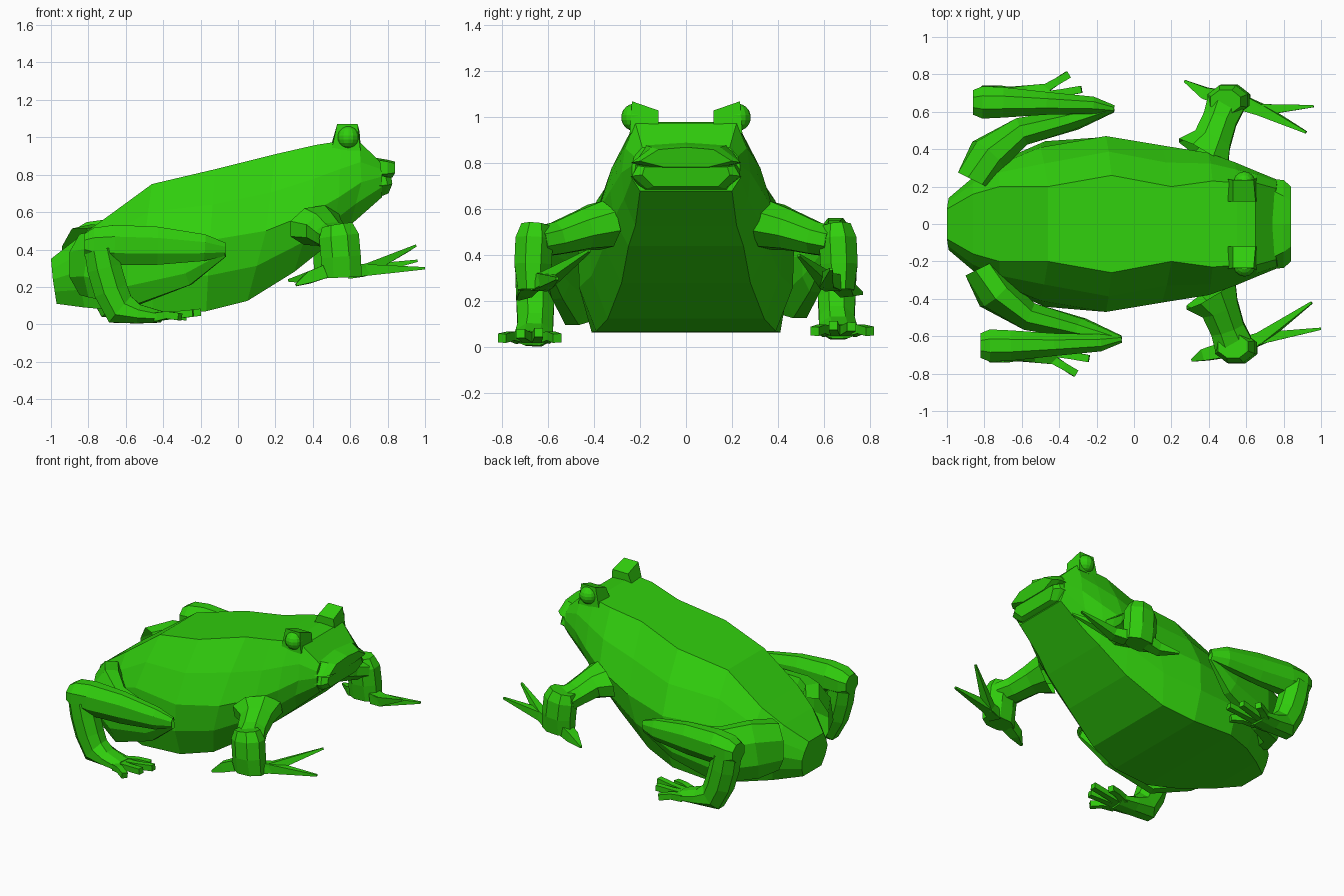
import bpy, bmesh, math
from mathutils import Vector

green = bpy.data.materials.new("frog green")
green.diffuse_color = (0.03, 0.62, 0.004, 1)


def finish(bm, name):
    bmesh.ops.recalc_face_normals(bm, faces=bm.faces)
    me = bpy.data.meshes.new(name)
    bm.to_mesh(me)
    bm.free()
    me.materials.append(green)
    ob = bpy.data.objects.new(name, me)
    bpy.context.collection.objects.link(ob)
    return ob


def loft(name, rings, open_start=False):
    """Skin closed rings of points; the start may stay open inside another part."""
    bm = bmesh.new()
    vs = [[bm.verts.new(p) for p in ring] for ring in rings]
    n = len(vs[0])
    for a, b in zip(vs, vs[1:]):
        for i in range(n):
            j = (i + 1) % n
            bm.faces.new((a[i], a[j], b[j], b[i]))
    if not open_start:
        bm.faces.new(vs[0])
    bm.faces.new(vs[-1])
    return finish(bm, name)


def limb(name, path, s, ref, sides=8, shift=(0, 0, 0), open_start=True):
    """Tube through (x, y, z, half width along ref, half height)."""
    pts = [Vector((p[0], p[1] * s, p[2])) + Vector(shift) for p in path]
    rings = []
    for i, p in enumerate(pts):
        t = (pts[min(i + 1, len(pts) - 1)] - pts[max(i - 1, 0)]).normalized()
        u = (Vector(ref) - t * t.dot(Vector(ref))).normalized()
        v = t.cross(u)
        a, b = path[i][3:]
        angles = [2 * math.pi * (k + 0.5) / sides for k in range(sides)]
        rings.append([p + u * a * math.cos(q) * 1.1 + v * b * math.sin(q) * 1.1
                      for q in angles])
    return loft(name, rings, open_start)


def half_ring(points):
    """Complete a top-to-bottom half outline with its mirror image."""
    return points + [(x, -y, z) for x, y, z in reversed(points)]


def mid(a, b, bulge):
    return ((a[0] + b[0]) / 2, (a[1] + b[1]) / 2 * bulge, (a[2] + b[2]) / 2)


# Body: back edge, widest side and belly edge of each section
sections = [
    ((-1.0, .08, .35), (-.99, .14, .24), (-.97, .10, .11)),
    ((-.86, .16, .46), (-.86, .25, .28), (-.82, .22, .09)),
    ((-.72, .20, .56), (-.72, .32, .36), (-.65, .33, .075)),
    ((-.46, .20, .75), (-.50, .41, .45), (-.45, .41, .065)),
    ((-.12, .26, .83), (-.15, .47, .45), (-.17, .39, .07)),
    ((.20, .20, .91), (.15, .42, .50), (.05, .34, .125)),
    ((.42, .23, .96), (.40, .38, .60), (.30, .28, .28)),
    ((.55, .22, .98), (.54, .33, .68), (.50, .25, .44)),
    ((.65, .22, .975), (.66, .28, .76), (.60, .22, .53)),
    ((.76, .19, .87), (.77, .235, .79), (.77, .20, .68)),
]
loft("body", [half_ring([t, mid(t, m, 1.06), m, mid(m, b, 1.08), b])
              for t, m, b in sections])

# Snout: upper lip with a raised middle, and lower lip below a mouth crease
loft("upper_lip", [
    half_ring([(.74, 0.001, .89), (.74, .18, .88), (.74, .24, .80), (.76, .12, .77)]),
    half_ring([(.80, 0.001, .88), (.80, .15, .87), (.80, .235, .805), (.80, .12, .775)]),
    half_ring([(.84, 0.001, .87), (.84, .12, .86), (.84, .20, .81), (.825, .10, .785)])], True)
loft("lower_lip", [
    half_ring([(.74, .23, .80), (.74, .24, .74), (.75, .19, .68)]),
    half_ring([(.79, .21, .79), (.80, .235, .745), (.78, .17, .69)]),
    half_ring([(.82, .18, .785), (.825, .19, .75), (.805, .14, .70)])], True)

for s, side in ((1, "left"), (-1, "right")):
    # Brow block and eyeball
    loft(side + "_brow", [
        [(.50, s * .12, .965), (.50, s * .24, .93), (.53, s * .235, 1.07), (.53, s * .12, 1.03)],
        [(.655, s * .12, .965), (.655, s * .245, .93), (.64, s * .235, 1.07), (.65, s * .12, 1.03)]])
    bm = bmesh.new()
    bmesh.ops.create_uvsphere(bm, u_segments=14, v_segments=9, radius=.06)
    bmesh.ops.translate(bm, verts=bm.verts, vec=(.59, s * .222, 1.0))
    finish(bm, side + "_eye")

    # Hind leg: thigh out to the knee, shin back, ankle down to the foot
    hind = (-.02 * s, 0, .015 + .015 * s)
    limb(side + "_thigh", [
        (-.83, .23, .32, .10, .16), (-.76, .37, .32, .10, .18),
        (-.58, .495, .28, .075, .18), (-.30, .56, .32, .055, .11),
        (-.10, .615, .40, .02, .04)], s, (0, 1, 0), shift=hind)
    limb(side + "_shin", [
        (-.09, .615, .40, .02, .035), (-.20, .635, .41, .045, .07),
        (-.45, .645, .42, .06, .10), (-.68, .65, .425, .08, .105),
        (-.79, .65, .425, .085, .09), (-.84, .65, .425, .065, .06)],
        s, (0, 1, 0), shift=hind)
    limb(side + "_ankle", [
        (-.755, .655, .40, .085, .085), (-.735, .655, .30, .085, .09),
        (-.70, .655, .18, .08, .09), (-.65, .655, .08, .075, .09),
        (-.55, .66, .055, .08, .05), (-.43, .67, .04, .08, .03)],
        s, (0, 1, 0), shift=hind)
    toes = [(-.33, .80, .04), (-.26, .72, .06), (-.22, .64, .065), (-.30, .56, .04)]
    for i, (x, y, z) in enumerate(toes):
        y0 = .72 - .035 * i
        limb(f"{side}_toe_{i + 1}", [
            (-.46, y0, .04, .03, .03),
            ((x - .46) / 2, (y + y0) / 2, .05, .025, .025),
            (x, y, z, .025, .025)], s, (0, 1, 0), 4, hind)

    # Front leg: upper arm sideways, forearm down to the hand
    fore = (-.02 * s, .02 * s, 0)
    limb(side + "_upper_arm", [
        (.39, .35, .53, .15, .10), (.44, .43, .51, .10, .085),
        (.48, .54, .475, .09, .07), (.51, .62, .46, .10, .065)],
        s, (1, 0, 0), shift=fore)
    limb(side + "_forearm", [
        (.51, .635, .53, .08, .06), (.52, .64, .47, .105, .08),
        (.53, .645, .36, .105, .08), (.535, .645, .25, .105, .065)],
        s, (1, 0, 0), shift=fore, open_start=False)

    # Long pointed fingers
    tips = ([(.96, .63, .34), (.92, .49, .40), (.27, .765, .235)] if s > 0 else
            [(1.0, .56, .30), (.95, .42, .42), (.31, .73, .21)])
    for i, (x, y, z) in enumerate(tips):
        d = -1 if x < .5 else 1
        limb(f"{side}_finger_{i + 1}", [
            (.53 + d * .07, .64 if d > 0 else .68, .28, .05, .045),
            (.53 + d * .15, .61 if d > 0 else .70, .29 if d > 0 else .25, .04, .04),
            (x, y, z, .008, .008)], s, (0, 1, 0), 4)
